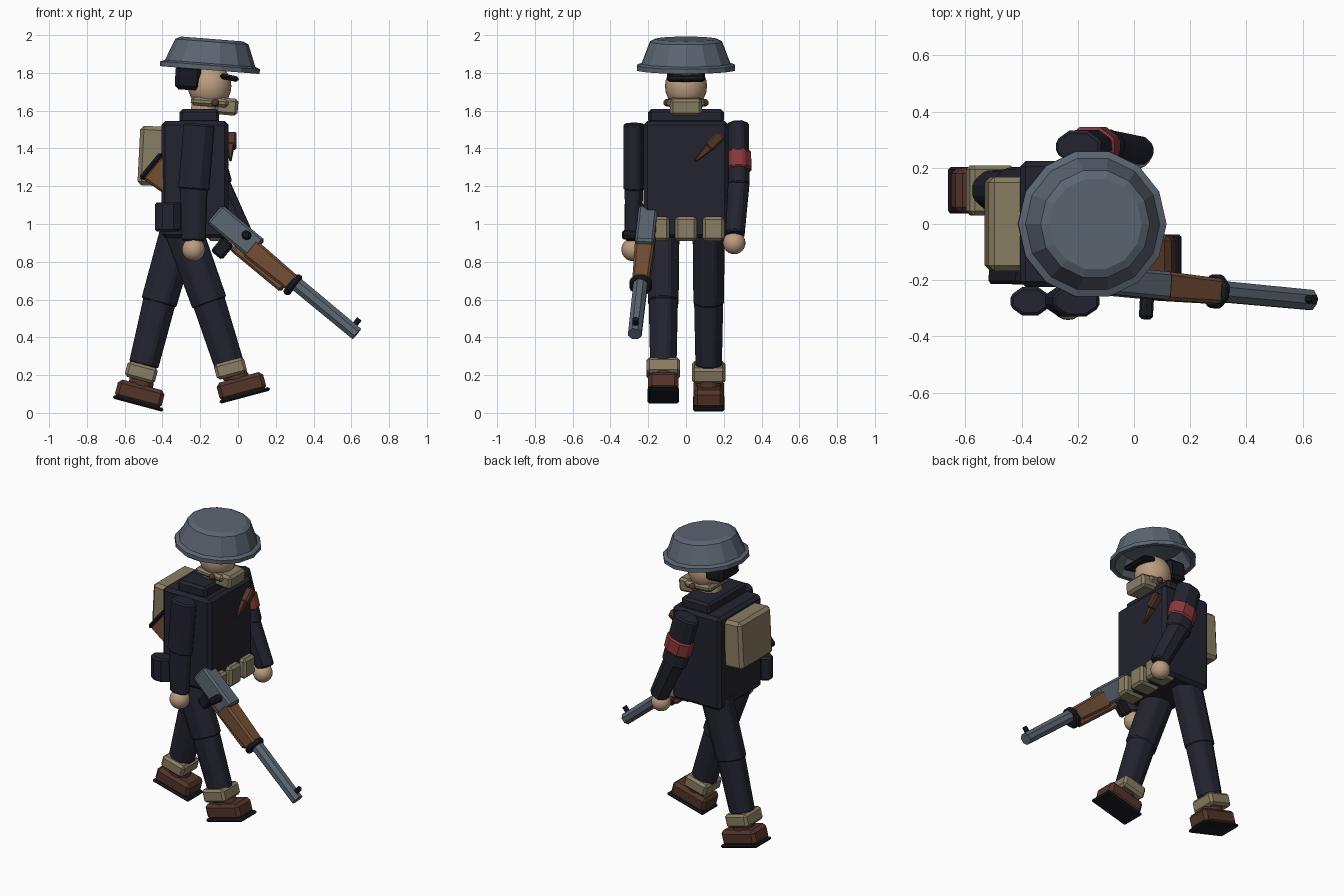
import bpy, bmesh, math
from mathutils import Vector, Matrix, Euler

cube = bpy.data.objects.get("Cube")
if cube:
    bpy.data.objects.remove(cube)


def material(name, rgb):
    m = bpy.data.materials.new(name)
    m.use_nodes = True
    m.diffuse_color = (*rgb, 1)
    bsdf = m.node_tree.nodes["Principled BSDF"]
    bsdf.inputs["Base Color"].default_value = (*rgb, 1)
    bsdf.inputs["Roughness"].default_value = 0.9
    return m


NAVY = material("navy cloth", (0.016, 0.017, 0.028))
STEEL = material("grey steel", (0.105, 0.13, 0.165))
TAN = material("tan canvas", (0.25, 0.21, 0.125))
SKIN = material("skin", (0.5, 0.335, 0.215))
WOOD = material("brown wood", (0.17, 0.075, 0.035))
LEATHER = material("dark leather", (0.085, 0.035, 0.022))
RED = material("red cloth", (0.25, 0.04, 0.045))
BLACK = material("black metal", (0.009, 0.01, 0.016))


def finish(name, bm, mat, matrix, bevel=0.0, smooth=False):
    bmesh.ops.recalc_face_normals(bm, faces=bm.faces)
    me = bpy.data.meshes.new(name)
    bm.to_mesh(me)
    bm.free()
    ob = bpy.data.objects.new(name, me)
    bpy.context.collection.objects.link(ob)
    ob.matrix_world = matrix
    me.materials.append(mat)
    for p in me.polygons:
        p.use_smooth = smooth
    if bevel:
        mod = ob.modifiers.new("soft edges", 'BEVEL')
        mod.width, mod.segments = bevel, 1
        mod.limit_method, mod.angle_limit = 'ANGLE', math.radians(40)
    return ob


def place(loc, pitch=0, roll=0):
    """Matrix at loc; positive pitch tips the +x end down."""
    rot = Euler((math.radians(roll), math.radians(pitch), 0))
    return Matrix.Translation(loc) @ rot.to_matrix().to_4x4()


def box(name, mat, matrix, size, bevel=0.015, taper=1.0):
    """Box whose +x end is scaled by taper."""
    bm = bmesh.new()
    bmesh.ops.create_cube(bm, size=1)
    for v in bm.verts:
        k = taper if v.co.x > 0 else 1
        v.co = (v.co.x * size[0], v.co.y * size[1] * k, v.co.z * size[2] * k)
    return finish(name, bm, mat, matrix, bevel)


def limb(name, mat, a, b, width, depth, end=1.0, sides=8, bevel=0.01):
    """Faceted tube from a to b; width runs forward, depth runs sideways."""
    a, b = Vector(a), Vector(b)
    z = (b - a).normalized()
    y = Vector((0, 1, 0)) if abs(z.y) < 0.9 else Vector((0, 0, 1))
    y = (y - z * y.dot(z)).normalized()
    rot = Matrix((y.cross(z), y, z)).transposed().to_4x4()
    r = 0.5 / math.cos(math.pi / sides)
    bm = bmesh.new()
    bmesh.ops.create_cone(bm, cap_ends=True, segments=sides, radius1=r,
                          radius2=r * end, depth=(b - a).length,
                          matrix=Matrix.Rotation(math.pi / sides, 4, 'Z'))
    for v in bm.verts:
        v.co.x *= width
        v.co.y *= depth
    return finish(name, bm, mat, Matrix.Translation((a + b) / 2) @ rot, bevel)


def ball(name, mat, loc, r, squash=(1, 1, 1)):
    bm = bmesh.new()
    bmesh.ops.create_uvsphere(bm, u_segments=20, v_segments=12, radius=r)
    bmesh.ops.scale(bm, vec=squash, verts=bm.verts)
    return finish(name, bm, mat, Matrix.Translation(loc), smooth=True)


def lathe(name, mat, matrix, profile, sides):
    bm = bmesh.new()
    pts = [bm.verts.new((r, 0, z)) for r, z in profile]
    edges = [bm.edges.new(p) for p in zip(pts, pts[1:])]
    bmesh.ops.spin(bm, geom=pts + edges, cent=(0, 0, 0), axis=(0, 0, 1),
                   angle=math.tau, steps=sides)
    bmesh.ops.remove_doubles(bm, verts=bm.verts, dist=0.0005)
    return finish(name, bm, mat, matrix)


# Head and headgear
lathe("helmet", STEEL, place((-0.15, 0, 1.815), 4.5),
      [(0, 0.165), (0.165, 0.165), (0.195, 0.15), (0.24, 0.035), (0.265, 0.025),
       (0.265, 0), (0.235, 0), (0.185, 0.1), (0, 0.12)], 14)
ball("head", SKIN, (-0.15, 0, 1.73), 0.115, (1, 0.97, 1.05))
limb("neck", SKIN, (-0.19, 0, 1.52), (-0.17, 0, 1.67), 0.14, 0.14)
box("hair", BLACK, place((-0.265, 0, 1.775), 3), (0.135, 0.2, 0.13), 0.02)
box("cap_peak", BLACK, place((-0.045, 0, 1.775), 12), (0.1, 0.2, 0.03), 0.012)
box("face_mask", TAN, place((-0.06, 0, 1.622), 5), (0.12, 0.17, 0.09))
box("mask_strap", TAN, place((-0.15, 0, 1.645), 4), (0.2, 0.2, 0.045))
for side in (-1, 1):
    ball("mask_button", LEATHER, (-0.12, side * 0.1, 1.642), 0.02)

# Torso, pack and belt kit
box("jacket", NAVY, place((-0.228, 0, 1.235)), (0.355, 0.45, 0.62), 0.02)
box("collar", NAVY, place((-0.205, 0, 1.57)), (0.21, 0.4, 0.075))
box("backpack", TAN, place((-0.455, 0, 1.36), 3), (0.14, 0.335, 0.315), 0.02)
for y in (-0.145, 0, 0.145):
    box("belt_pouch", TAN, place((-0.085, y, 0.975)), (0.15, 0.115, 0.13))
limb("canteen", NAVY, (-0.37, -0.275, 0.96), (-0.37, -0.275, 1.115), 0.14, 0.1)
chest = place((-0.04, 0.12, 1.405)) @ Matrix.Rotation(math.radians(-45), 4, 'X')
box("knife_grip", LEATHER, chest @ place((0.005, 0, 0.05), 0), (0.055, 0.055, 0.1), 0.01)
box("knife_sheath", LEATHER, chest @ place((0, 0, -0.04), 90), (0.12, 0.05, 0.04), 0.005, 0.3)

# Arms
limb("right_upper_arm", NAVY, (-0.205, -0.275, 1.53), (-0.235, -0.275, 1.18), 0.165, 0.11)
limb("right_forearm", NAVY, (-0.235, -0.275, 1.22), (-0.235, -0.28, 0.91), 0.15, 0.1, 0.85)
ball("right_hand", SKIN, (-0.235, -0.28, 0.865), 0.062)
shoulder, elbow, wrist = Vector((-0.2, 0.275, 1.53)), Vector((-0.11, 0.28, 1.2)), Vector((0.02, 0.26, 0.94))
limb("left_upper_arm", NAVY, shoulder, elbow, 0.165, 0.115)
limb("left_forearm", NAVY, elbow + Vector((-0.015, 0, 0.04)), wrist, 0.14, 0.115, 0.85)
limb("armband", RED, shoulder.lerp(elbow, 0.45), shoulder.lerp(elbow, 0.75), 0.18, 0.135)
ball("left_hand", SKIN, (0.005, 0.255, 0.9), 0.06)

# Legs: hip, knee, ankle, gaiter centre, boot centre, foot pitch
LEGS = {
    "right": (-0.12, (-0.29, 0.97), (-0.15, 0.58), (-0.045, 0.25), (-0.04, 0.235), (0.018, 0.14), -15),
    "left": (0.12, (-0.31, 0.97), (-0.42, 0.58), (-0.5, 0.25), (-0.512, 0.215), (-0.52, 0.1), 15),
}
for side, (y, hip, knee, ankle, gaiter, boot, pitch) in LEGS.items():
    hip, knee, ankle, gaiter, boot = (Vector((p[0], y, p[1])) for p in (hip, knee, ankle, gaiter, boot))
    limb(side + "_thigh", NAVY, hip, knee, 0.2, 0.17, 0.95)
    limb(side + "_shin", NAVY, knee.lerp(hip, 0.1), ankle, 0.175, 0.155, 0.9)
    limb(side + "_boot_top", LEATHER, ankle, boot, 0.13, 0.13)
    box(side + "_gaiter", TAN, place(gaiter, pitch), (0.165, 0.178, 0.085))
    box(side + "_boot", LEATHER, place(boot, pitch), (0.255, 0.16, 0.1), 0.02)
    sole = place(boot, pitch) @ place((0.005, 0, -0.05))
    box(side + "_sole", BLACK, sole, (0.275, 0.165, 0.02), 0.008)

# Rifle, built along its own x axis
d = Vector((0.64, -0.06, -0.53)).normalized()
across = (Vector((0, 1, 0)) - d * d.y).normalized()
RIFLE = Matrix.Translation((-0.01, -0.21, 0.96)) @ Matrix((d, across, d.cross(across))).transposed().to_4x4()


def gun_point(x, y, z):
    return RIFLE @ Vector((x, y, z))


def gun_box(name, mat, loc, size, bevel=0.012, taper=1.0):
    return box(name, mat, RIFLE @ Matrix.Translation(loc), size, bevel, taper)


gun_box("rifle_receiver", STEEL, (0, 0, 0), (0.29, 0.1, 0.125))
gun_box("rifle_stock", WOOD, (-0.35, 0, -0.02), (0.42, 0.085, 0.16), taper=0.6)
gun_box("butt_plate", BLACK, (-0.565, 0, -0.02), (0.03, 0.09, 0.175))
gun_box("fore_stock", WOOD, (0.26, 0, -0.02), (0.3, 0.105, 0.11), taper=0.85)
gun_box("lower_stock", WOOD, (0.215, 0, -0.075), (0.34, 0.07, 0.045))
gun_box("magazine", BLACK, (0, 0, -0.115), (0.075, 0.06, 0.1))
limb("barrel_band", BLACK, gun_point(0.395, 0, -0.025), gun_point(0.43, 0, -0.025), 0.13, 0.12)
limb("barrel", STEEL, gun_point(0.4, 0, -0.01), gun_point(0.84, 0, -0.01), 0.075, 0.075, 0.95, bevel=0)
limb("bolt_handle", BLACK, gun_point(0.06, 0, 0.02), gun_point(0.06, -0.125, 0.02), 0.05, 0.05)
limb("front_sight", BLACK, gun_point(0.8, 0, 0), gun_point(0.8, 0, 0.06), 0.03, 0.03, bevel=0)
